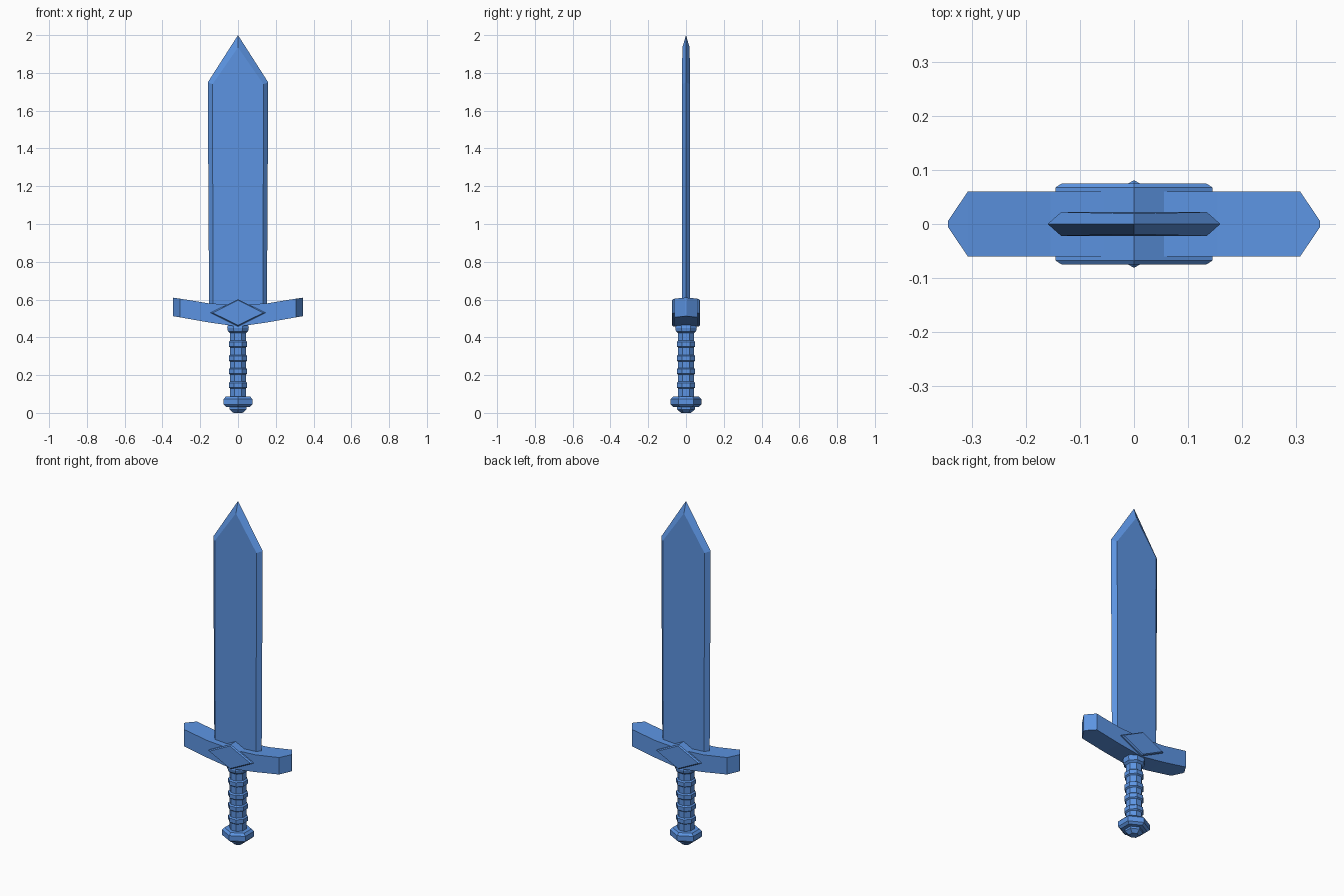
import bpy, bmesh
from math import cos, sin, pi

if "Cube" in bpy.data.objects:
    bpy.data.objects.remove(bpy.data.objects["Cube"])

blue = bpy.data.materials.new("blue")
blue.diffuse_color = (.107, .296, .76, 1)
blue.use_nodes = True
blue.node_tree.nodes["Principled BSDF"].inputs["Base Color"].default_value = blue.diffuse_color


def loft(name, rings):
    """Skin a list of equal-length point rings and cap both ends."""
    bm = bmesh.new()
    rows = [[bm.verts.new(p) for p in ring] for ring in rings]
    n = len(rows[0])
    for a, b in zip(rows, rows[1:]):
        for i in range(n):
            j = (i + 1) % n
            bm.faces.new((a[i], a[j], b[j], b[i]))
    bm.faces.new(rows[0])
    bm.faces.new(rows[-1])
    bmesh.ops.recalc_face_normals(bm, faces=bm.faces)
    mesh = bpy.data.meshes.new(name)
    bm.to_mesh(mesh)
    bm.free()
    mesh.materials.append(blue)
    obj = bpy.data.objects.new(name, mesh)
    bpy.context.collection.objects.link(obj)
    return obj


def turned(name, profile, sides, phase, sx=1.0):
    """Faceted lathe around z from (radius, z) pairs."""
    ang = [phase + 2 * pi * i / sides for i in range(sides)]
    return loft(name, [[(sx * r * cos(a), r * sin(a), z) for a in ang]
                       for r, z in profile])


# Blade: flat faces with bevelled cutting edges
edge = [(-.153, 0, .54), (-.16, 0, 1.75), (0, 0, 2), (.16, 0, 1.75), (.153, 0, .54)]
flat = [(-.132, .022, .54), (-.135, .022, 1.74), (0, .019, 1.935),
        (.135, .022, 1.74), (.132, .022, .54)]
loft("blade", [[(x, -y, z) for x, y, z in flat], edge, flat])

# Crossguard: swept-up arms with wedge ends (x, half depth, bottom, top)
arm = [(0, .06, .457, .571), (.155, .06, .479, .580),
       (.308, .06, .506, .605), (.345, .005, .512, .61)]
stations = [(-x, y, b, t) for x, y, b, t in arm[:0:-1]] + arm
loft("crossguard", [[(x, -y, b), (x, y, b), (x, y, t), (x, -y, t)]
                    for x, y, b, t in stations])

# Diamond boss running through the guard, chamfered front and back
loft("guard_diamond", [[(w, y, .53), (0, y, .53 + h), (-w, y, .53), (0, y, .53 - h)]
                       for y, w, h in ((-.075, .134, .066), (-.068, .145, .072),
                                       (.068, .145, .072), (.075, .134, .066))])

# Grip with four raised bands and a collar under the guard
core, band = .045, .053
profile = [(core, .07)]
for z in (.147, .220, .289, .364):
    profile += [(core, z - .018), (band, z - .012), (band, z + .012), (core, z + .018)]
profile += [(core, .422), (.058, .432), (.062, .450), (.055, .475)]
turned("grip", profile, 8, pi / 8)

# Hexagonal pommel with a small end cap
turned("pommel", [(.026, 0), (.047, .018), (.047, .030), (.068, .032), (.081, .044),
                  (.081, .074), (.068, .087), (.044, .088)], 6, pi / 2, 1.08)
